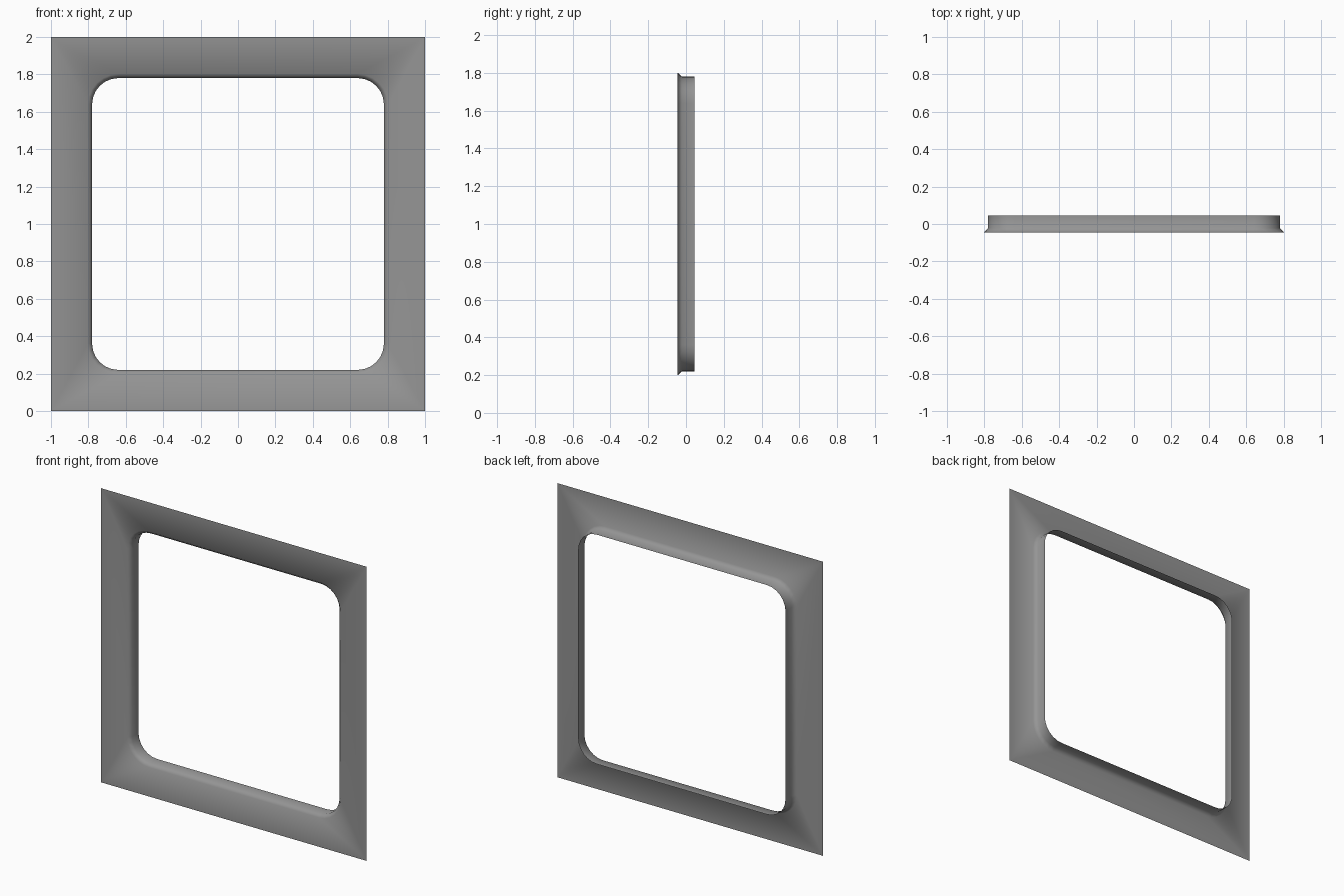
import bpy
import bmesh
from math import sin, cos, pi

cube = bpy.data.objects.get("Cube")
if cube:
    bpy.data.objects.remove(cube, do_unlink=True)

HALF = 1.0          # half width of the square flange
CENTRE = 0.64       # centre of each rounded corner
SEGMENTS = 6        # facets per rounded corner
FRONT, CREASE, BACK = -0.045, -0.022, 0.045

grey = bpy.data.materials.new("neutral grey")
grey.use_nodes = True
colour = (0.3, 0.3, 0.3, 1)
grey.diffuse_color = colour
grey.node_tree.nodes["Principled BSDF"].inputs["Base Color"].default_value = colour

bm = bmesh.new()
SIGNS = [(1, 1), (-1, 1), (-1, -1), (1, -1)]


def rounded_loop(radius, y):
    """Rounded square ring of vertices at depth y."""
    ring = []
    for quarter, (sx, sz) in enumerate(SIGNS):
        for i in range(SEGMENTS + 1):
            a = (quarter + i / SEGMENTS) * pi / 2
            ring.append(bm.verts.new((sx * CENTRE + radius * cos(a), y,
                                      1 + sz * CENTRE + radius * sin(a))))
    return ring


# Opening: bevelled lip, then straight sleeve
rim = rounded_loop(0.162, FRONT)
crease = rounded_loop(0.14, CREASE)
sleeve = rounded_loop(0.14, BACK)
count = len(rim)
for a, b in ((rim, crease), (crease, sleeve)):
    for i in range(count):
        j = (i + 1) % count
        bm.faces.new((a[i], a[j], b[j], b[i]))

# Flat flange: a fan at each corner and one quad along each side
corners = [bm.verts.new((sx * HALF, FRONT, 1 + sz * HALF)) for sx, sz in SIGNS]
for q in range(4):
    start = q * (SEGMENTS + 1)
    for i in range(start, start + SEGMENTS):
        bm.faces.new((corners[q], rim[i + 1], rim[i]))
    end = start + SEGMENTS
    bm.faces.new((corners[q], corners[(q + 1) % 4], rim[(end + 1) % count], rim[end]))

# Consistent winding, flange facing the front
bmesh.ops.recalc_face_normals(bm, faces=bm.faces)
bm.normal_update()
if corners[0].link_faces[0].normal.y > 0:
    bmesh.ops.reverse_faces(bm, faces=bm.faces)

mesh = bpy.data.meshes.new("window_frame")
bm.to_mesh(mesh)
bm.free()
mesh.materials.append(grey)
mesh.shade_smooth()
frame = bpy.data.objects.new("window_frame", mesh)
bpy.context.collection.objects.link(frame)
